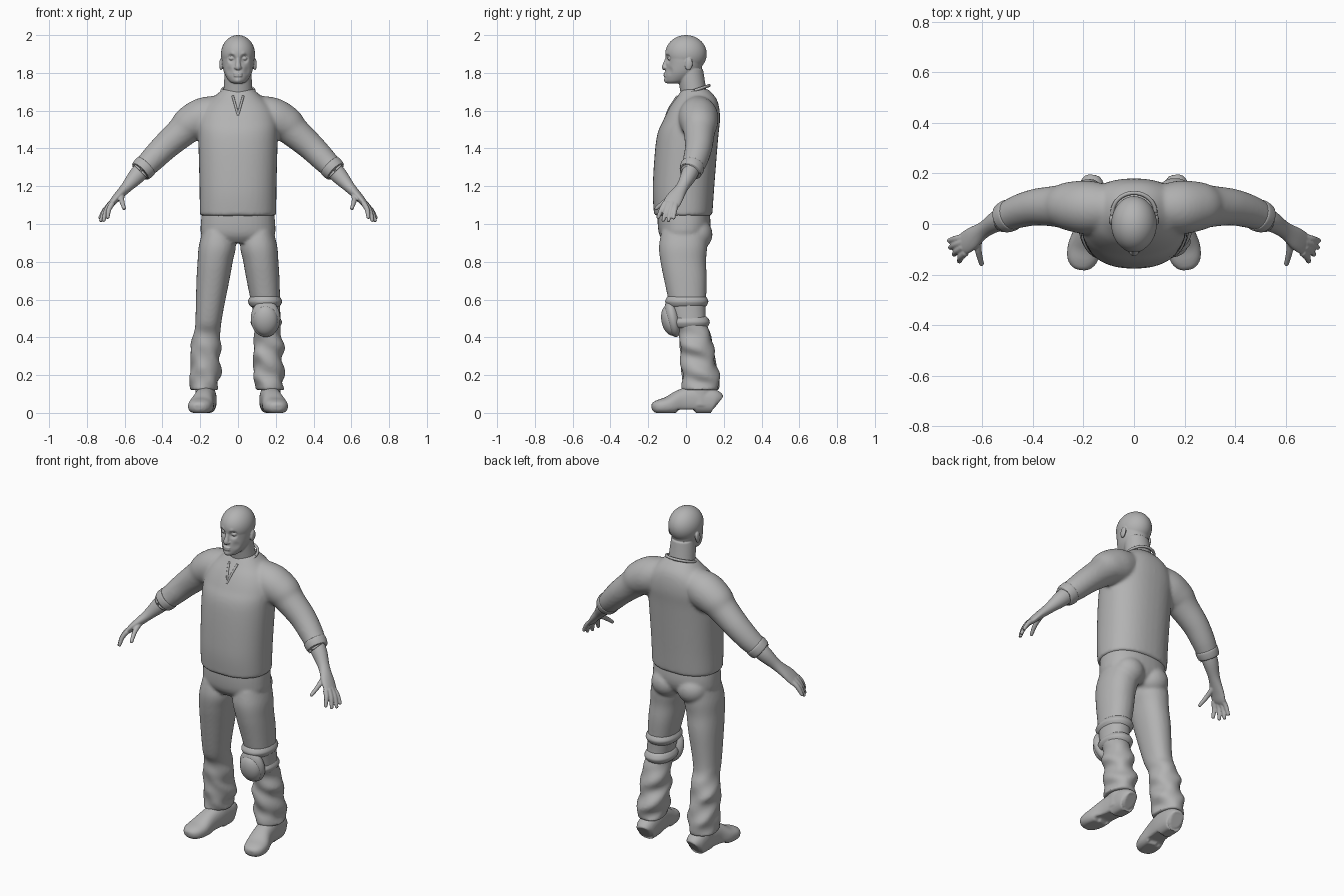
import bpy, bmesh, math
from mathutils import Vector, Matrix

if "Cube" in bpy.data.objects:
    bpy.data.objects.remove(bpy.data.objects["Cube"])

colour = (.45, .45, .45, 1)
grey = bpy.data.materials.new("plain grey")
grey.use_nodes = True
grey.diffuse_color = colour
grey.node_tree.nodes["Principled BSDF"].inputs["Base Color"].default_value = colour

SIDES = {"left": 1, "right": -1}
ALONG_Y, ALONG_Z = Vector((0, 1, 0)), Vector((0, 0, 1))


def spline(rows, steps):
    """Smooth curve through rows of numbers."""
    curve = []
    last = len(rows) - 1
    for i in range(last):
        before, start, end, after = (rows[min(max(i + k, 0), last)] for k in (-1, 0, 1, 2))
        for step in range(steps):
            t = step / steps
            curve.append([start_n + t / 2 * (end_n - before_n
                          + t * (2 * before_n - 5 * start_n + 4 * end_n - after_n)
                          + t * t * (3 * (start_n - end_n) + after_n - before_n))
                          for before_n, start_n, end_n, after_n in zip(before, start, end, after)])
    return curve + [rows[-1]]


def loft(bm, rows, side=1, reference=ALONG_Y, upright=False, power=2, steps=6, sides=40):
    """Closed tube through rows of x, y, z, width radius, reference radius; side mirrors x."""
    rows = spline(rows, steps)
    points = [Vector(row[:3]) for row in rows]
    rings = []
    for i, (x, y, z, width, depth) in enumerate(rows):
        ahead, behind = points[min(i + 1, len(points) - 1)], points[max(i - 1, 0)]
        tangent = ALONG_Z if upright else (ahead - behind).normalized()
        across = (reference - tangent * reference.dot(tangent)).normalized()
        outward = tangent.cross(across)
        ring = []
        for k in range(sides):
            angle = math.tau * k / sides
            cosine, sine = (math.copysign(abs(n) ** (2 / power), n) for n in (math.cos(angle), math.sin(angle)))
            point = points[i] + outward * width * cosine + across * depth * sine
            ring.append(bm.verts.new((point.x * side, point.y, point.z)))
        rings.append(ring)
    for lower, upper in zip(rings, rings[1:]):
        for k in range(sides):
            bm.faces.new((lower[k - 1], lower[k], upper[k], upper[k - 1]))
    bm.faces.new(rings[0])
    bm.faces.new(rings[-1])
    return [vert for ring in rings for vert in ring]


def tube(bm, rows, **options):
    """Round tube through rows of x, y, z, radius."""
    return loft(bm, [(*row, row[-1]) for row in rows], **options)


def stack(bm, rows, x=0, **options):
    """Upright body from rows of z, half width, front y, back y and sometimes a sideways shift."""
    return loft(bm, [(x + sum(shift), (front + back) / 2, z, width, (back - front) / 2)
                     for z, width, front, back, *shift in rows], upright=True, **options)


def ball(bm, position, size, tilt=0):
    matrix = Matrix.Translation(position) @ Matrix.Rotation(tilt, 4, 'X') @ Matrix.Diagonal((*size, 1))
    bmesh.ops.create_uvsphere(bm, u_segments=64, v_segments=40, radius=1, matrix=matrix)


def sculpt(bm, position, radius, push):
    """Soft brush along y, used on both sides of the middle."""
    x, y, z = position
    for centre in {(x, y, z), (-x, y, z)}:
        for vert in bm.verts:
            distance = (vert.co - Vector(centre)).length / radius
            if distance < 1:
                vert.co += ALONG_Y * push * (1 - distance ** 2) ** 2


def finish(bm, name, voxel=0, smooth=0):
    """Turn the mesh into an object; a voxel size fuses its overlapping pieces."""
    bmesh.ops.recalc_face_normals(bm, faces=bm.faces)
    for face in bm.faces:
        face.smooth = True
    mesh = bpy.data.meshes.new(name)
    bm.to_mesh(mesh)
    bm.free()
    mesh.materials.append(grey)
    part = bpy.data.objects.new(name, mesh)
    bpy.context.collection.objects.link(part)
    if voxel:
        fuse = part.modifiers.new("fuse", 'REMESH')
        fuse.mode, fuse.voxel_size, fuse.use_smooth_shade = 'VOXEL', voxel, True
        soften = part.modifiers.new("soften", 'SMOOTH')
        soften.factor, soften.iterations = .5, smooth


# Head: round skull, jaw, sculpted face, then neck, nose, lips, eyes and ears
bm = bmesh.new()
ball(bm, (0, 0, 1.9), (.09, .11, .1))
stack(bm, [(1.745, .03, -.1, -.03), (1.76, .05, -.11, .02), (1.8, .073, -.11, .07),
           (1.85, .084, -.105, .09), (1.9, .087, -.108, .1)], sides=80, steps=10)
sculpt(bm, position=(.036, -.1, 1.875), radius=.03, push=.02)
sculpt(bm, position=(.034, -.11, 1.9), radius=.02, push=-.007)
sculpt(bm, position=(.05, -.09, 1.81), radius=.03, push=.006)
sculpt(bm, position=(0, -.11, 1.755), radius=.03, push=-.007)
stack(bm, [(1.62, .085, -.02, .13), (1.7, .077, -.03, .11), (1.82, .07, -.05, .09)])
tube(bm, [(0, -.092, 1.89, .012), (0, -.106, 1.855, .012), (0, -.112, 1.83, .016), (0, -.108, 1.82, .01)])
for height in (1.784, 1.796):
    ball(bm, (0, -.11, height), (.024, .009, .006))
for side in SIDES.values():
    ball(bm, (.034 * side, -.086, 1.876), (.014, .012, .01))
    ball(bm, (.012 * side, -.107, 1.827), (.009, .012, .008))
    ball(bm, (.09 * side, .015, 1.845), (.009, .02, .033), tilt=-.15)
finish(bm, "head", voxel=.004, smooth=2)

# Shirt: torso and sleeves fused together
bm = bmesh.new()
stack(bm, [(1.043, .197, -.165, .135), (1.06, .202, -.17, .14), (1.2, .204, -.176, .15),
           (1.45, .21, -.157, .17), (1.55, .208, -.12, .18), (1.62, .18, -.085, .175),
           (1.67, .13, -.05, .157), (1.715, .08, -.02, .115)], power=2.3)
for side in SIDES.values():
    tube(bm, [(.06, .065, 1.605, .08), (.17, .065, 1.568, .105), (.25, .07, 1.53, .098), (.3, .07, 1.485, .083),
              (.385, .067, 1.41, .073), (.455, .05, 1.34, .066), (.507, .028, 1.288, .058)], side=side)
finish(bm, "shirt", voxel=.01, smooth=6)

# Shirt edges: rolled cuffs, collar and open neck slit
bm = bmesh.new()
for side in SIDES.values():
    tube(bm, [(.485, .037, 1.31, .055), (.49, .035, 1.305, .064), (.515, .024, 1.28, .06), (.517, .023, 1.278, .05)],
         side=side)
finish(bm, "sleeve_cuffs")

bm = bmesh.new()
turns = [math.tau * k / 24 for k in range(25)]
tube(bm, [(.085 * math.cos(turn), .045 + .078 * math.sin(turn), 1.707 + .026 * math.sin(turn), .008)
          for turn in turns], reference=ALONG_Z, sides=10, steps=2)
finish(bm, "collar")

bm = bmesh.new()
for side in SIDES.values():
    tube(bm, [(0, -.104, 1.575, .006), (.012, -.084, 1.62, .006), (.028, -.045, 1.678, .006)], side=side, sides=10)
finish(bm, "neck_slit")

# Forearms and hands, with the fingers fanned by a rule
for word, side in SIDES.items():
    bm = bmesh.new()
    loft(bm, [(.46, .045, 1.335, .045, .045), (.53, .017, 1.262, .045, .043), (.59, -.02, 1.195, .03, .033),
              (.642, -.058, 1.14, .022, .045), (.672, -.078, 1.105, .017, .045), (.685, -.088, 1.09, .01, .036)],
         side=side)
    digits = [(Vector((.615, -.055, 1.155)), Vector((.603, -.157, 1.083)))]
    for k in range(4):
        digits.append((Vector((.665 + .01 * math.sin(k), -.112 + .02 * k, 1.11)),
                       Vector((.69 + .04 * math.sin(k * .55), -.147 + .027 * k, 1.036 - .018 * math.sin(k)))))
    for base, tip in digits:
        knuckle = (base + tip) / 2 + Vector((.006, 0, .004))
        tube(bm, [(*base, .015), (*knuckle, .0135), (*tip, .01)], side=side, reference=Vector((1, 0, 0)), sides=14)
        ball(bm, (tip.x * side, tip.y, tip.z), (.01, .01, .01))
    finish(bm, word + "_hand", voxel=.0045, smooth=2)

# Trousers: hips and legs fused, with creases below the knees
bm = bmesh.new()
stack(bm, [(.9, .12, -.11, .08), (.94, .19, -.14, .115), (1, .197, -.15, .13), (1.1, .185, -.15, .12)], power=2.3)
for side in SIDES.values():
    ball(bm, (.085 * side, .055, .945), (.09, .085, .085))
    cloth = stack(bm, [(.96, .08, -.13, .11, .108), (.88, .098, -.143, .112, .11), (.8, .093, -.135, .106, .121),
                       (.7, .087, -.115, .11, .133), (.5, .07, -.07, .105, .155), (.42, .07, -.037, .128, .16),
                       (.35, .082, -.03, .146, .168), (.29, .075, -.03, .15, .165), (.21, .084, -.02, .175, .168),
                       (.16, .073, -.024, .172, .172), (.12, .075, -.018, .176, .175)],
                  side=side, power=2.2, steps=8)
    for vert in cloth:
        crease = .006 * min(max((.5 - vert.co.z) * 6, 0), 1)
        vert.co.x += crease * math.sin(vert.co.z * 55 + vert.co.y * 28) - crease
        vert.co.y += crease * math.sin(vert.co.z * 46 + vert.co.x * 32)
finish(bm, "trousers", voxel=.009, smooth=4)

# Boots with a raised arch between sole and heel
for word, side in SIDES.items():
    bm = bmesh.new()
    shoe = loft(bm, [(.165, .165, .05, .035, .045), (.167, .145, .06, .053, .065), (.17, .06, .07, .056, .075),
                     (.18, -.02, .06, .056, .066), (.195, -.09, .04, .066, .048), (.205, -.14, .033, .06, .038),
                     (.21, -.168, .03, .042, .028), (.212, -.18, .028, .02, .014)],
                side=side, reference=ALONG_Z, power=2.4)
    for vert in shoe:
        vert.co.z = max(vert.co.z, .018 if abs(vert.co.y) < .05 else 0)
    stack(bm, [(.04, .054, -.01, .15), (.17, .05, .005, .145)], x=.173, side=side)
    finish(bm, word + "_boot", voxel=.006, smooth=2)

# Knee guard on the left leg: padded rim, cap and two straps
for name, position, size in (("knee_pad", (.146, -.07, .5), (.078, .042, .1)),
                             ("knee_cap", (.146, -.083, .49), (.066, .047, .082))):
    bm = bmesh.new()
    ball(bm, position, size, tilt=.2)
    finish(bm, name)

bm = bmesh.new()
for height, x, y, width, depth in ((.59, .143, .004, .082, .106), (.48, .15, .02, .075, .098)):
    swell = [(h, .008 - 20 * h * h) for h in (-.03, -.02, 0, .02, .03)]
    loft(bm, [(x, y, height + h, width + grow, depth + grow) for h, grow in swell], upright=True, power=2.2)
finish(bm, "knee_straps")
